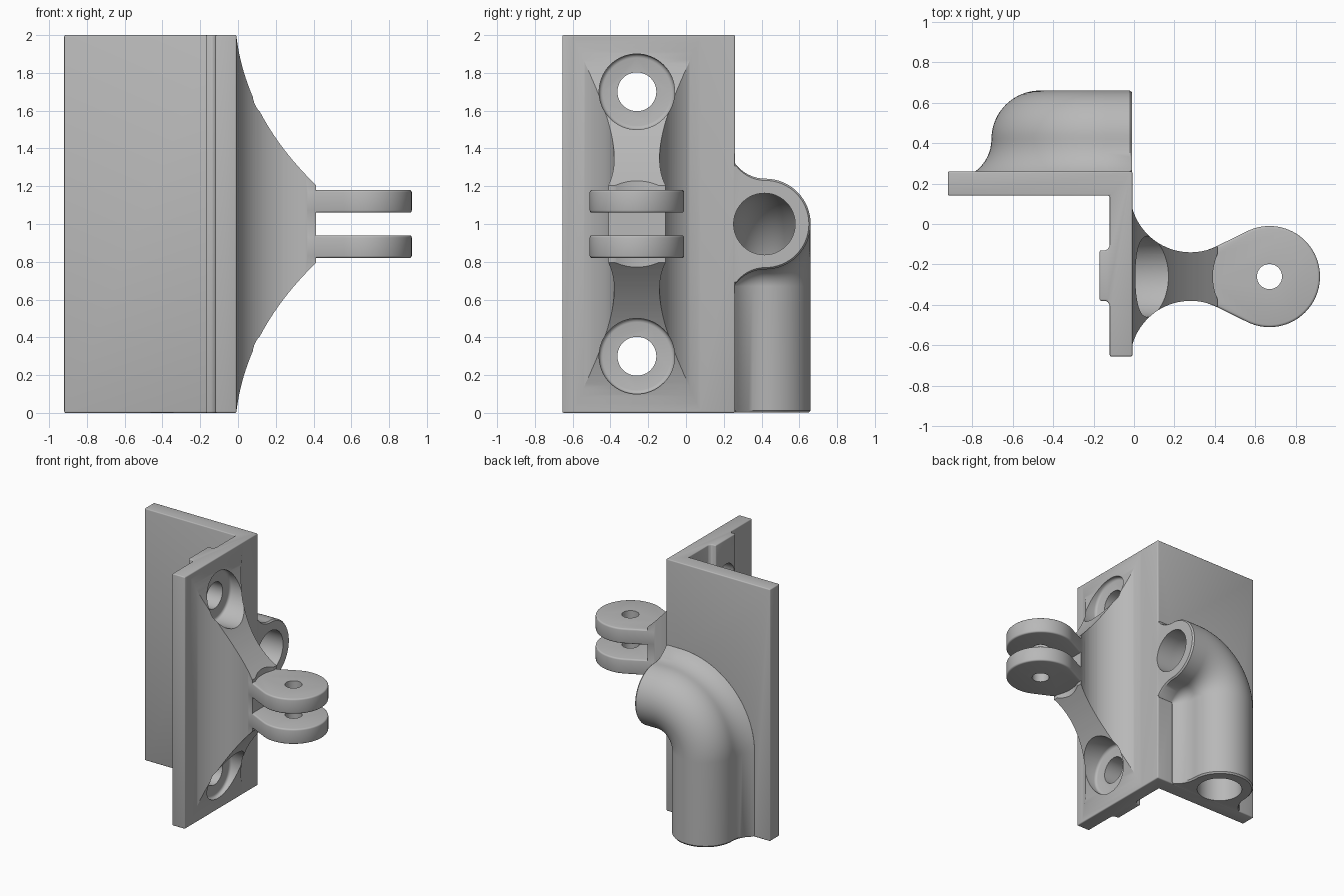
import bpy, bmesh
from math import sin, cos, radians, acos, atan2, hypot

cube = bpy.data.objects.get("Cube")
if cube:
    bpy.data.objects.remove(cube, do_unlink=True)

CY = -0.26            # centre line of the hinge arm
DISC_X, DISC_R = 0.67, 0.25
FACE = -0.008         # outer face of the side plate


def make(name, bm):
    bmesh.ops.recalc_face_normals(bm, faces=bm.faces[:])
    mesh = bpy.data.meshes.new(name)
    bm.to_mesh(mesh)
    bm.free()
    ob = bpy.data.objects.new(name, mesh)
    bpy.context.collection.objects.link(ob)
    return ob


def apply(ob, mod):
    bpy.context.view_layer.objects.active = ob
    with bpy.context.temp_override(object=ob, active_object=ob, selected_objects=[ob]):
        bpy.ops.object.modifier_apply(modifier=mod.name)


def loft(name, rings):
    """Solid through a series of closed rings of equal length."""
    bm = bmesh.new()
    vs = [[bm.verts.new(p) for p in ring] for ring in rings]
    n = len(vs[0])
    for a, b in zip(vs, vs[1:]):
        for i in range(n):
            j = (i + 1) % n
            bm.faces.new((a[i], a[j], b[j], b[i]))
    bm.faces.new(vs[0])
    bm.faces.new(vs[-1][::-1])
    return make(name, bm)


def prism(name, pts, axis, t0, t1, bevel=0):
    """Extrude a 2D outline along one axis, with rounded edges if asked."""
    place = {"x": lambda a, b, t: (t, a, b),
             "y": lambda a, b, t: (a, t, b),
             "z": lambda a, b, t: (a, b, t)}[axis]
    ob = loft(name, [[place(a, b, t) for a, b in pts] for t in (t0, t1)])
    if bevel:
        m = ob.modifiers.new("round", "BEVEL")
        m.width, m.segments, m.limit_method = bevel, 3, "ANGLE"
        m.angle_limit = radians(30)
        apply(ob, m)
    return ob


def boolean(ob, other, op):
    m = ob.modifiers.new("bool", "BOOLEAN")
    m.operation, m.solver, m.object = op, "EXACT", other
    apply(ob, m)
    bpy.data.objects.remove(other, do_unlink=True)


def arc(cx, cy, r, a0, a1, n):
    step = (a1 - a0) / n
    return [(cx + r * cos(radians(a0 + step * i)),
             cy + r * sin(radians(a0 + step * i))) for i in range(n + 1)]


def circle(cx, cy, r, n=64):
    return arc(cx, cy, r, 0, 360, n)[:-1]


def mirrored(half):
    """Outline symmetric about the arm centre line."""
    return ([(x, CY + w) for x, w in half] +
            [(x, CY - w) for x, w in reversed(half) if w > 1e-4])


# Corner bracket: two plates in an L, with a guide rib inside
bracket = prism("corner_bracket", [
    (FACE, .26), (-.92, .26), (-.92, .14), (-.12, .14), (-.12, -.11),
    (-.135, -.13), (-.17, -.13), (-.17, -.38), (-.135, -.38), (-.12, -.40),
    (-.12, -.655), (FACE, -.655)], "z", 0, 2, bevel=.008)

# Waisted web: plan outline crossed with a concave side outline
NX, NW, NR = .28, .42, .30
dx, dw = DISC_X - NX, NW
swing = atan2(dw, dx) + acos((NR + DISC_R) / hypot(dx, dw))
swing = swing * 180 / 3.14159265
plan = [(-.06, .378)] + arc(NX, NW, NR, 188, 360 - swing, 28)
web = prism("web", mirrored(plan), "z", 0, 2)


def bezier(p, c, q, n):
    return [tuple((1 - t) ** 2 * a + 2 * t * (1 - t) * b + t * t * d
                  for a, b, d in zip(p, c, q))
            for t in (i / n for i in range(n + 1))]


upper = [(-.06, 1.99)] + bezier((FACE, 1.99), (.046, 1.548), (.44, 1.18), 24)
side = upper + [(x, 2 - z) for x, z in reversed(upper)]
boolean(web, prism("side_cut", side, "y", -1, 1), "INTERSECT")
for z0, z1 in ((1.17, 1.6), (.4, .83)):
    boolean(web, prism("clearance", circle(DISC_X, CY, .28), "z", z0, z1), "DIFFERENCE")
boolean(bracket, web, "UNION")

# Hinge prongs: two flat round lugs with a pin hole
lug = (arc(NX, NW, NR - .001, 285, 360 - swing, 4) +
       arc(DISC_X, 0, DISC_R, 180 - swing, 0, 28))
for z0, z1 in ((.82, .94), (1.06, 1.18)):
    prong = prism("prong", mirrored(lug), "z", z0, z1, bevel=.012)
    boolean(bracket, prong, "UNION")
boolean(bracket, prism("pin_hole", circle(DISC_X, CY, .062, 40), "z", .7, 1.3), "DIFFERENCE")

# Screw holes with counterbores
for z in (.3, 1.7):
    boolean(bracket, prism("counterbore", circle(CY, z, .2), "x", -.025, .5, bevel=.02),
            "DIFFERENCE")
    boolean(bracket, prism("screw_hole", circle(CY, z, .103, 48), "x", -.3, .2),
            "DIFFERENCE")

# Elbow pipe: a flared section swept from the side mouth down to the base
BX, BZ, BR = -.135, .67, .33


def sweep(name, section, x_end, z_end, rim):
    bend = [(x, z, BX - x, BZ - z) for x, z in arc(BX, BZ, BR, 90, 180, 28)]
    path = [(x_end, BZ + BR, 0, -BR), (x_end - .012, BZ + BR, 0, -BR)] + bend
    path += [(BX - BR, z_end + .012, BR, 0), (BX - BR, z_end, BR, 0)]
    rings = []
    for i, (x, z, nx, nz) in enumerate(path):
        s = rim if i in (0, len(path) - 1) else 1
        rings.append([(x - nx / BR * u * s, .42 + (v - .42) * s, z - nz / BR * u * s)
                      for u, v in section])
    return loft(name, rings)


flare = arc(.44, .42, .2, 233, 180, 8)
section = ([(.32, .2)] + flare + arc(0, .42, .24, 0, 180, 32)[1:-1] +
           [(-u, v) for u, v in reversed(flare)] + [(-.32, .2)])
boolean(bracket, sweep("elbow_pipe", section, FACE - .001, .001, .96), "UNION")
boolean(bracket, sweep("pipe_bore", circle(0, .415, .163, 48), .1, -.1, 1), "DIFFERENCE")

# Plain grey finish, smooth with sharp edges kept
grey = bpy.data.materials.new("plain_grey")
grey.use_nodes = True
colour = (.48, .48, .48, 1)
grey.diffuse_color = colour
grey.node_tree.nodes["Principled BSDF"].inputs["Base Color"].default_value = colour
bracket.data.materials.clear()
bracket.data.materials.append(grey)
for poly in bracket.data.polygons:
    poly.material_index = 0
bpy.ops.object.select_all(action="DESELECT")
bracket.select_set(True)
bpy.context.view_layer.objects.active = bracket
bpy.ops.object.shade_smooth_by_angle(angle=radians(32))
